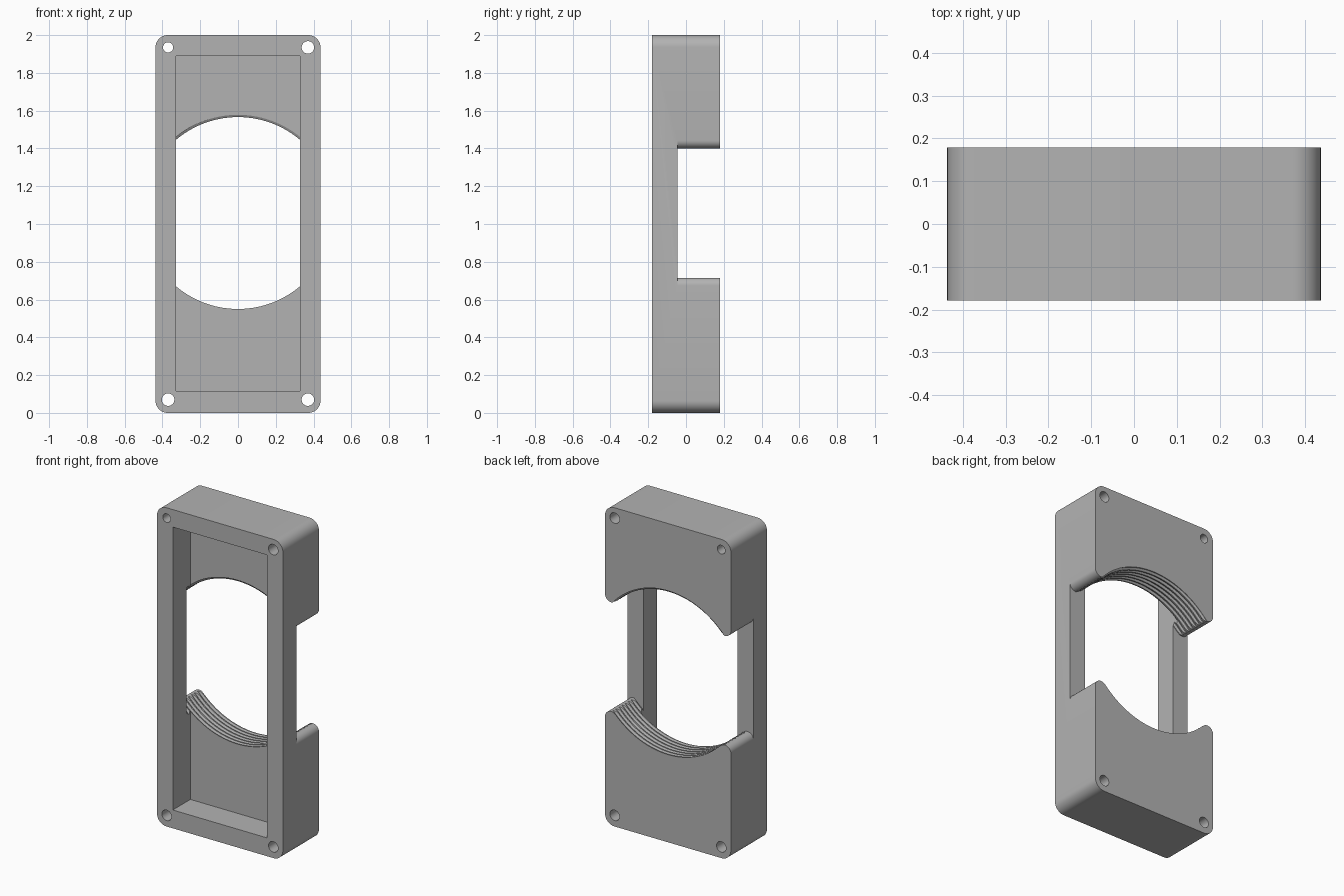
import bpy, bmesh, math

cube = bpy.data.objects.get("Cube")
if cube:
    bpy.data.objects.remove(cube, do_unlink=True)

HALF_W, HALF_D, HEIGHT = 0.437, 0.179, 2.0
STEP_Y, POCKET_Y = -0.045, -0.005       # back of the side rails, floor of the pocket
BORE_Z, BORE_R, PITCH = 1.058, 0.508, 0.03

grey = bpy.data.materials.new("plain grey")
grey.use_nodes = True
grey.diffuse_color = (0.45, 0.45, 0.45, 1)
grey.node_tree.nodes["Principled BSDF"].inputs["Base Color"].default_value = grey.diffuse_color


def make_object(name, bm, helper=True):
    bmesh.ops.recalc_face_normals(bm, faces=bm.faces)
    mesh = bpy.data.meshes.new(name)
    bm.to_mesh(mesh)
    bm.free()
    mesh.materials.append(grey)
    ob = bpy.data.objects.new(name, mesh)
    bpy.context.collection.objects.link(ob)
    ob.hide_render = helper
    return ob


def prism(name, outline, y0, y1, helper=True):
    """Extrude an (x, z) outline from y0 to y1."""
    bm = bmesh.new()
    face = bm.faces.new([bm.verts.new((x, y0, z)) for x, z in outline])
    ext = bmesh.ops.extrude_face_region(bm, geom=[face])
    moved = [v for v in ext["geom"] if isinstance(v, bmesh.types.BMVert)]
    bmesh.ops.translate(bm, verts=moved, vec=(0, y1 - y0, 0))
    return make_object(name, bm, helper)


def arc(cx, cz, r, start, end, n):
    angles = [math.radians(start + (end - start) * i / n) for i in range(n + 1)]
    return [(cx + r * math.cos(a), cz + r * math.sin(a)) for a in angles]


def rect(x, z0, z1):
    return [(-x, z0), (x, z0), (x, z1), (-x, z1)]


def boolean(target, tool, operation="DIFFERENCE"):
    mod = target.modifiers.new(tool.name, "BOOLEAN")
    mod.operation, mod.object, mod.solver = operation, tool, "EXACT"
    bpy.context.view_layer.objects.active = target
    bpy.ops.object.modifier_apply(modifier=mod.name)
    bpy.data.objects.remove(tool, do_unlink=True)


def threaded_rod(name, seg=128, turns=14):
    """Screw-shaped solid: zigzag profile swept along a helix."""
    bm = bmesh.new()
    steps = [(0, 0), (0.25, 0), (0.5, 0.012), (0.75, 0.012)]
    grid = []
    for k in range(turns):
        for frac, rise in steps:
            row = []
            for i in range(seg):
                a = 2 * math.pi * i / seg
                y = -0.12 + PITCH * (k + frac + i / seg)
                r = BORE_R + rise
                row.append(bm.verts.new((r * math.cos(a), y, BORE_Z + r * math.sin(a))))
            grid.append(row)
    n = len(steps)
    for j in range(len(grid) - 1):
        for i in range(seg - 1):
            bm.faces.new((grid[j][i], grid[j][i + 1], grid[j + 1][i + 1], grid[j + 1][i]))
        if j + n + 1 < len(grid):        # the seam joins one turn further on
            bm.faces.new((grid[j][-1], grid[j + n][0], grid[j + n + 1][0], grid[j + 1][-1]))
    # end caps as fans around the axis, closing the step at the seam
    for row, step, y in ((grid[0], [grid[j][0] for j in range(n, 0, -1)], -0.2),
                         (grid[-1], [grid[j][-1] for j in range(-n - 1, -1)], 0.5)):
        loop = row + step if y < 0 else step[1:] + [row[-1]]
        if y > 0:
            loop = row[:-1] + [row[-1]] + step[:0:-1] + [grid[-n - 1][-1]]
        hub = bm.verts.new((0, y, BORE_Z))
        for a, b in zip(loop, loop[1:] + loop[:1]):
            bm.faces.new((a, b, hub))
    return make_object(name, bm)


# main block with rounded corners
R = 0.065
outline = []
for cx, cz, start in ((HALF_W - R, R, -90), (HALF_W - R, HEIGHT - R, 0),
                      (R - HALF_W, HEIGHT - R, 90), (R - HALF_W, R, 180)):
    outline += arc(cx, cz, R, start, start + 90, 10)
body = prism("housing", outline, -HALF_D, HALF_D, helper=False)

# rectangular pocket open at the front
boolean(body, prism("pocket", rect(0.327, 0.115, 1.89), -0.3, POCKET_Y))

# threaded bore, kept behind the side rails
bore = threaded_rod("bore")
boolean(bore, prism("bore_limit", rect(0.7, 0.3, 1.8), STEP_Y, 0.22), "INTERSECT")
boolean(body, bore)

# side notches leaving rounded horn tips
tip_r, tip_x, tip_z = 0.042, 0.395, 0.3845
lower = [(0.3, -0.35)] + arc(tip_x, -tip_z, tip_r, 134, 0, 14) + [(0.55, -tip_z)]
right = lower + [(x, -z) for x, z in reversed(lower)]
for side in (-1, 1):
    boolean(body, prism("notch", [(side * x, BORE_Z + z) for x, z in right], STEP_Y, 0.3))

# corner screw holes
for x, z, r in ((-0.37, 1.935, 0.027), (0.37, 1.935, 0.033),
                (-0.37, 0.07, 0.033), (0.37, 0.07, 0.033)):
    boolean(body, prism("screw_hole", arc(x, z, r, 0, 352.5, 47), -0.3, 0.3))

# smooth rounds, crisp edges
bpy.ops.object.select_all(action="DESELECT")
body.select_set(True)
bpy.context.view_layer.objects.active = body
bpy.ops.object.shade_smooth_by_angle(angle=math.radians(30))
